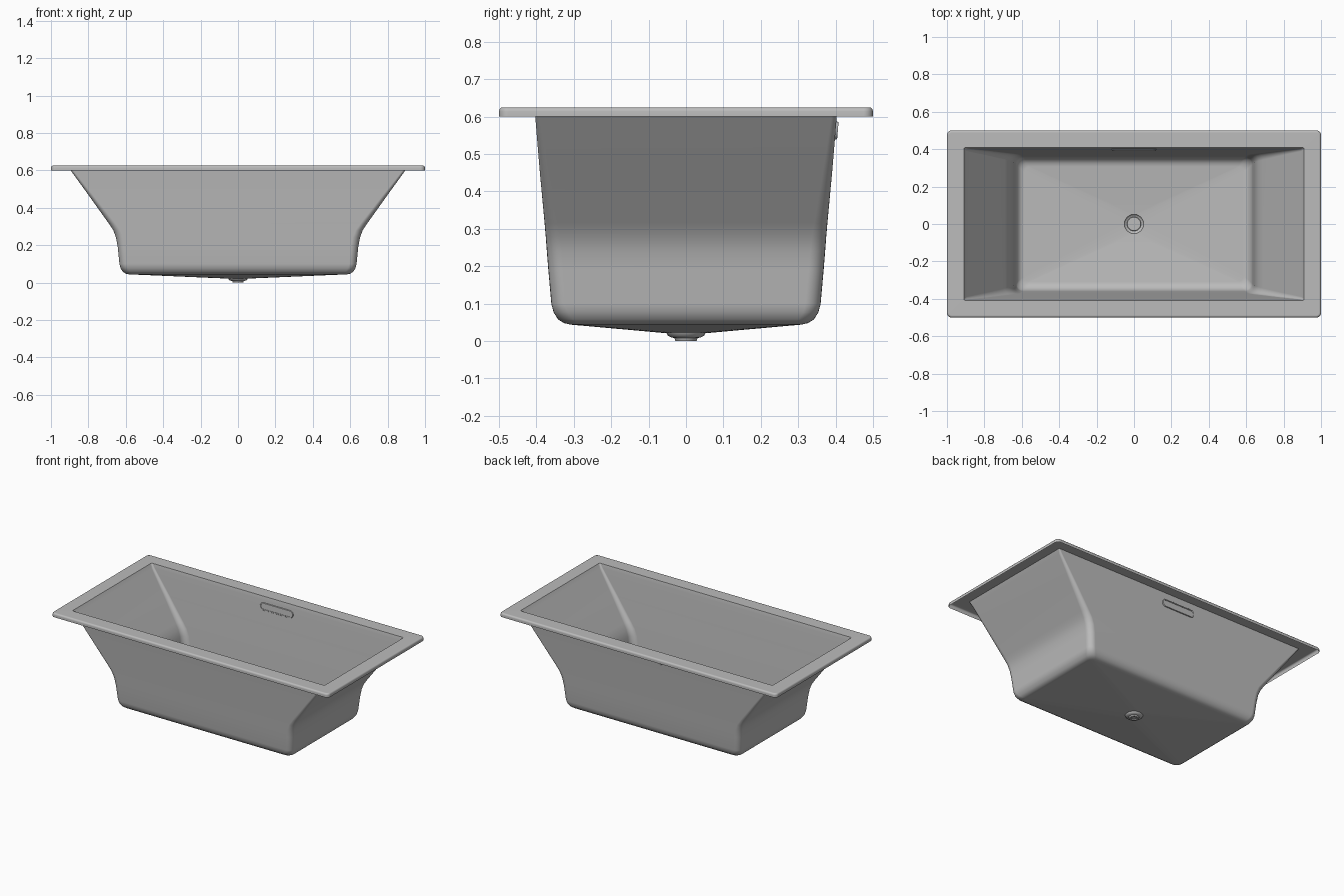
import bpy, bmesh, math

cube = bpy.data.objects.get("Cube")
if cube:
    bpy.data.objects.remove(cube, do_unlink=True)

grey = bpy.data.materials.new("soft grey")
grey.use_nodes = True
grey.diffuse_color = (0.5, 0.5, 0.5, 1)
shader = grey.node_tree.nodes["Principled BSDF"]
shader.inputs["Base Color"].default_value = grey.diffuse_color
shader.inputs["Roughness"].default_value = 0.5

STEPS = 6  # segments per rounded corner


def ring(hx, hy, z, r):
    """Rounded rectangle of half sizes hx, hy and corner radius r."""
    points = []
    for corner, (sx, sy) in enumerate([(1, 1), (-1, 1), (-1, -1), (1, -1)]):
        for i in range(STEPS + 1):
            a = math.pi / 2 * (corner + i / STEPS)
            points.append((sx * (hx - r) + r * math.cos(a),
                           sy * (hy - r) + r * math.sin(a), z))
    return points


def circle(r, z):
    return ring(r, r, z, r)


def loft(name, rings, cap_first=False, cap_last=False):
    """Skin a stack of rings, from the first to the last."""
    bm = bmesh.new()
    loops = [[bm.verts.new(p) for p in points] for points in rings]
    for a, b in zip(loops, loops[1:]):
        n = len(a)
        for i in range(n):
            j = (i + 1) % n
            bm.faces.new((a[i], a[j], b[j], b[i]))
    if cap_first:
        bm.faces.new(loops[0][::-1])
    if cap_last:
        bm.faces.new(loops[-1])
    bmesh.ops.remove_doubles(bm, verts=bm.verts, dist=0.00005)
    mesh = bpy.data.meshes.new(name)
    bm.to_mesh(mesh)
    bm.free()
    mesh.materials.append(grey)
    obj = bpy.data.objects.new(name, mesh)
    bpy.context.collection.objects.link(obj)
    bpy.ops.object.select_all(action='DESELECT')
    obj.select_set(True)
    bpy.context.view_layer.objects.active = obj
    bpy.ops.object.shade_smooth_by_angle(angle=math.radians(40))
    weighted = obj.modifiers.new("Even shading", 'WEIGHTED_NORMAL')
    weighted.keep_sharp = True
    return obj


# Rim: flat deck with a rounded edge and a short hanging skirt
deck = [(1.0, 0.5, 0.6), (1.0, 0.5, 0.614), (0.998, 0.498, 0.62),
        (0.994, 0.494, 0.624), (0.988, 0.488, 0.625)]
loft("rim", [ring(x, y, z, 0.025 - (1 - x)) for x, y, z in deck]
     + [ring(0.91, 0.408, 0.625, 0.008)])

# Basin: sloping ends, steep sides, rounded foot, floor falling to the drain
walls = [(0.91, 0.408, 0.625, 0.008), (0.895, 0.403, 0.6, 0.014),
         (0.79, 0.391, 0.455, 0.025), (0.69, 0.378, 0.315, 0.035),
         (0.667, 0.375, 0.28, 0.038), (0.652, 0.372, 0.24, 0.04),
         (0.643, 0.368, 0.19, 0.04), (0.634, 0.36, 0.1, 0.04),
         (0.628, 0.354, 0.077, 0.04), (0.616, 0.342, 0.058, 0.04),
         (0.602, 0.326, 0.048, 0.035), (0.585, 0.308, 0.044, 0.03)]
loft("basin", [ring(*w) for w in walls] + [circle(0.052, 0.021)])

# Drain: stepped cup below the floor with a stopper inside
cup = [(0.052, 0.021), (0.048, 0.014), (0.04, 0.01), (0.031, 0.008),
       (0.028, 0.0), (0.018, 0.0), (0.018, 0.006)]
loft("drain_cup", [circle(r, z) for r, z in cup], cap_last=True)
plug = [(0.036, 0.014), (0.038, 0.018), (0.036, 0.022), (0.03, 0.024)]
loft("drain_stopper", [circle(r, z) for r, z in plug], True, True)

# Overflow: slim rounded slot set through the back wall
slot = [(0.016, -0.003), (0.016, -0.006), (0.022, -0.006), (0.024, -0.003),
        (0.024, 0.003), (0.022, 0.006), (0.016, 0.006), (0.016, 0.003)]
overflow = loft("overflow_slot",
                [ring(0.096 + r, r, z, r) for r, z in slot], True, True)
overflow.location = (0, 0.4, 0.563)
overflow.rotation_euler.x = math.pi / 2 - 0.086
